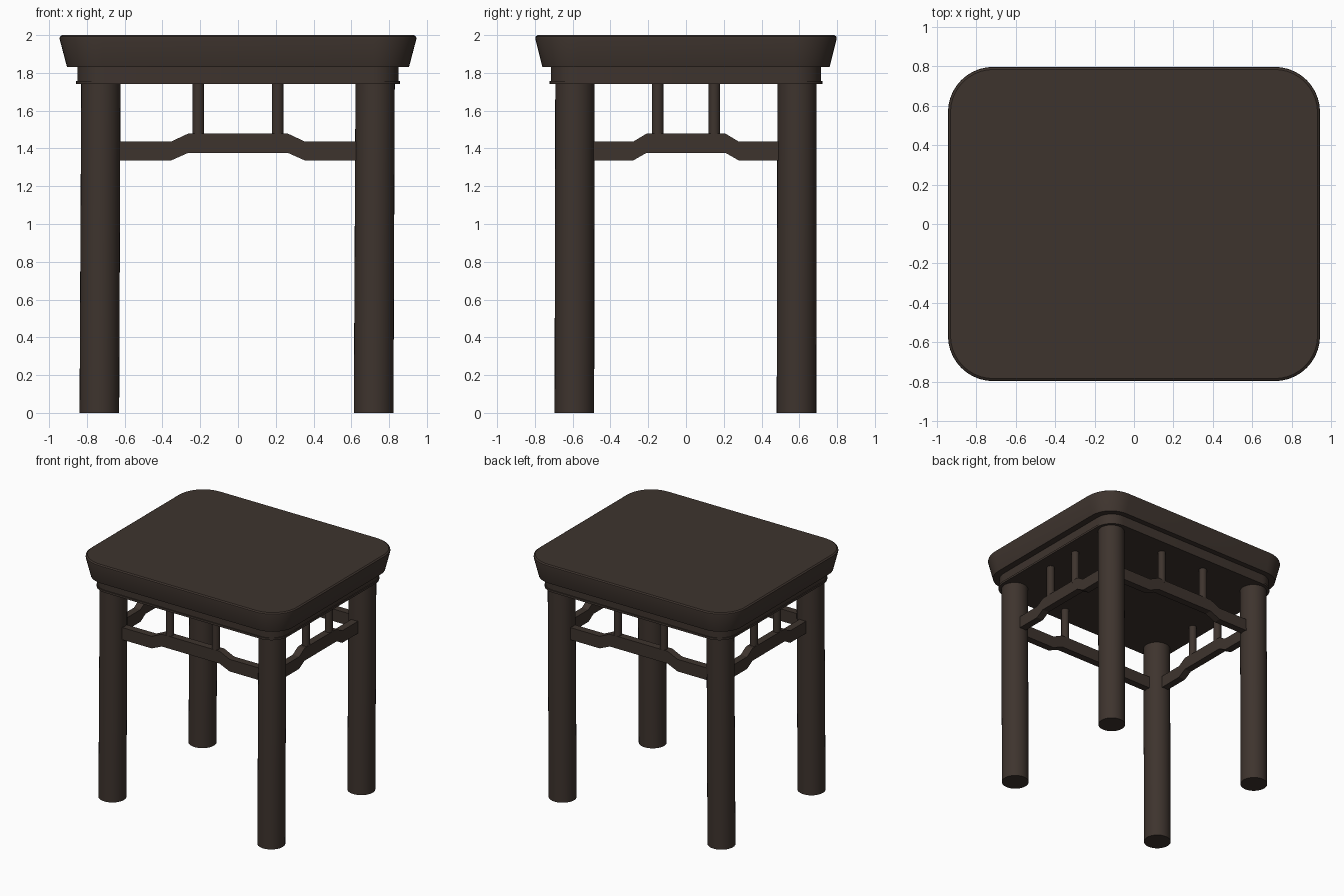
import bpy, bmesh, math
from mathutils import Vector

if "Cube" in bpy.data.objects:
    bpy.data.objects.remove(bpy.data.objects["Cube"], do_unlink=True)

wood = bpy.data.materials.new("dark_wood")
wood.use_nodes = True
colour = (0.048, 0.034, 0.027, 1)
wood.diffuse_color = colour
wood.node_tree.nodes["Principled BSDF"].inputs["Base Color"].default_value = colour


def loft(name, rings, angle=35):
    """Skin a stack of matching closed rings and cap both ends."""
    bm = bmesh.new()
    rows = [[bm.verts.new(p) for p in ring] for ring in rings]
    n = len(rows[0])
    for a, b in zip(rows, rows[1:]):
        for i in range(n):
            j = (i + 1) % n
            bm.faces.new((a[i], a[j], b[j], b[i]))
    bm.faces.new(rows[0][::-1])
    bm.faces.new(rows[-1])
    bmesh.ops.recalc_face_normals(bm, faces=bm.faces)
    mesh = bpy.data.meshes.new(name)
    bm.to_mesh(mesh)
    bm.free()
    mesh.materials.append(wood)
    obj = bpy.data.objects.new(name, mesh)
    bpy.context.collection.objects.link(obj)
    bpy.ops.object.select_all(action="DESELECT")
    obj.select_set(True)
    bpy.context.view_layer.objects.active = obj
    bpy.ops.object.shade_smooth_by_angle(angle=math.radians(angle))
    return obj


def rounded_ring(hx, hy, r, z, steps=10):
    """Rounded rectangle outline at height z."""
    ring = []
    for q, (sx, sy) in enumerate([(1, 1), (-1, 1), (-1, -1), (1, -1)]):
        for k in range(steps + 1):
            a = math.pi / 2 * (q + k / steps)
            ring.append((sx * (hx - r) + r * math.cos(a), sy * (hy - r) + r * math.sin(a), z))
    return ring


def circle_ring(x, y, r, z, n=32):
    return [(x + r * math.cos(2 * math.pi * i / n), y + r * math.sin(2 * math.pi * i / n), z)
            for i in range(n)]


# Seat: flared slab with rounded corners and a small softened rim
loft("seat", [rounded_ring(0.905, 0.76, 0.19, 1.83),
              rounded_ring(0.945, 0.798, 0.23, 1.982),
              rounded_ring(0.943, 0.796, 0.228, 1.992),
              rounded_ring(0.932, 0.785, 0.217, 2.0)])

# Apron under the seat, with a bead along its lower edge
loft("apron", [rounded_ring(0.85, 0.715, 0.14, 1.745), rounded_ring(0.85, 0.715, 0.14, 1.835)])
loft("apron_bead", [rounded_ring(0.857, 0.722, 0.147, 1.74),
                    rounded_ring(0.857, 0.722, 0.147, 1.757)])

# Round legs
LEG_X, LEG_Y = 0.726, 0.588
for sx, side in ((1, "left"), (-1, "right")):
    for sy, end in ((-1, "front"), (1, "back")):
        loft(f"{end}_{side}_leg", [circle_ring(sx * LEG_X - 0.008, sy * LEG_Y - 0.003, 0.105, 0),
                                   circle_ring(sx * LEG_X, sy * LEG_Y, 0.104, 1.75)])


# Humped stretchers with two struts each
def stretcher(name, axis, offset, reach, hump_out, hump_in, strut):
    def place(u, v, z):
        return (u, offset + v, z) if axis == "x" else (offset + v, u, z)
    rings = []
    for u, rise in ((-reach, 0), (-hump_out, 0), (-hump_in, 1), (hump_in, 1), (hump_out, 0), (reach, 0)):
        low, high = 1.336 + 0.04 * rise, 1.436 + 0.042 * rise
        rings.append([place(u, v, z) for v, z in
                      ((-0.03, low), (0.03, low), (0.03, high), (-0.03, high))])
    loft(name + "_stretcher", rings, 15)
    for s, tag in ((-1, "a"), (1, "b")):
        x, y, _ = place(s * strut, 0, 0)
        loft(f"{name}_strut_{tag}", [circle_ring(x, y, 0.031, 1.46, 16),
                                     circle_ring(x, y, 0.031, 1.75, 16)])


for s, (end, side) in ((-1, ("front", "right")), (1, ("back", "left"))):
    stretcher(end, "x", s * LEG_Y, 0.70, 0.355, 0.265, 0.21)
    stretcher(side, "y", s * LEG_X, 0.56, 0.28, 0.21, 0.15)
